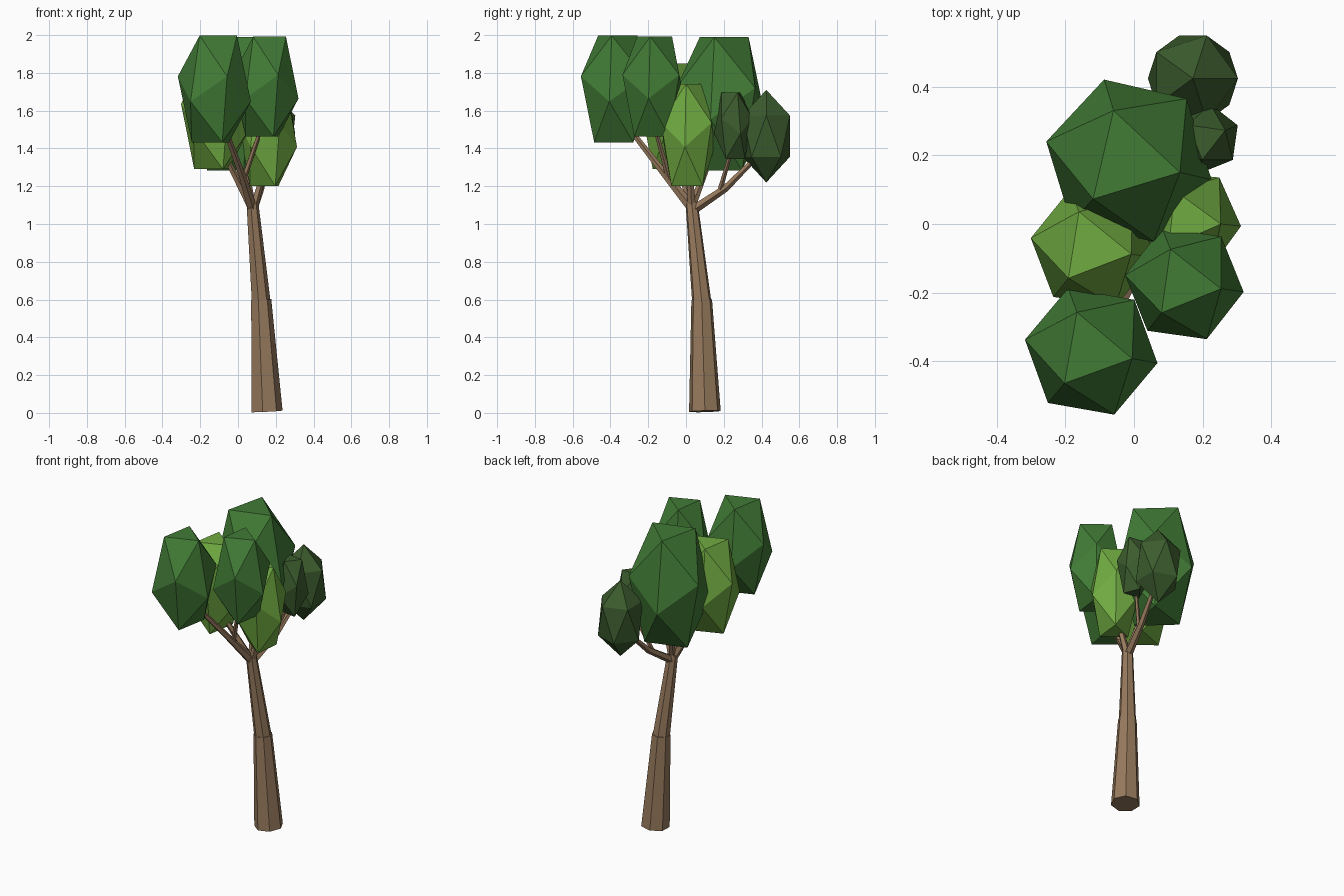
import bpy, bmesh, math
from mathutils import Matrix, Vector

cube = bpy.data.objects.get("Cube")
if cube:
    bpy.data.objects.remove(cube, do_unlink=True)


def material(name, r, g, b):
    mat = bpy.data.materials.new(name)
    mat.use_nodes = True
    mat.diffuse_color = (r, g, b, 1)
    mat.node_tree.nodes["Principled BSDF"].inputs["Base Color"].default_value = (r, g, b, 1)
    return mat


bark = material("bark brown", 0.31, 0.195, 0.11)
green = material("leaf green", 0.054, 0.2, 0.037)
light = material("light leaf green", 0.165, 0.41, 0.054)
dark = material("dark leaf green", 0.045, 0.107, 0.027)


def finish(bm, name, mat):
    bmesh.ops.recalc_face_normals(bm, faces=bm.faces)
    mesh = bpy.data.meshes.new(name)
    bm.to_mesh(mesh)
    bm.free()
    mesh.materials.append(mat)
    obj = bpy.data.objects.new(name, mesh)
    bpy.context.collection.objects.link(obj)


def limb(name, path, sides):
    """Tapered tube through (x, y, z, radius) points, capped at both ends."""
    bm = bmesh.new()
    pts = [Vector(p[:3]) for p in path]
    rings = []
    for i, p in enumerate(pts):
        along = pts[min(i + 1, len(pts) - 1)] - pts[max(i - 1, 0)]
        turn = Vector((0, 0, 1)).rotation_difference(along)
        ring = []
        for k in range(sides):
            a = math.tau * k / sides
            offset = Vector((math.cos(a), math.sin(a), 0)) * path[i][3]
            ring.append(bm.verts.new(p + turn @ offset))
        rings.append(ring)
    for low, high in zip(rings, rings[1:]):
        for k in range(sides):
            n = (k + 1) % sides
            bm.faces.new((low[k], low[n], high[n], high[k]))
    bm.faces.new(rings[0][::-1])
    bm.faces.new(rings[-1])
    finish(bm, name, bark)


def foliage(name, mat, center, radius, height, angle, flat_top=True):
    """Stretched icosahedron, resting on a face or standing on a point."""
    bm = bmesh.new()
    bmesh.ops.create_icosphere(bm, subdivisions=1, radius=1)
    if flat_top:
        top = max(bm.faces, key=lambda f: f.normal.z)
        turn = top.normal.rotation_difference(Vector((0, 0, 1)))
        bmesh.ops.transform(bm, matrix=turn.to_matrix().to_4x4(), verts=bm.verts)
        corner = top.verts[0].co
        spin = math.radians(angle) - math.atan2(corner.y, corner.x)
        bmesh.ops.transform(bm, matrix=Matrix.Rotation(spin, 4, "Z"), verts=bm.verts)
    peak = max(v.co.z for v in bm.verts)
    bmesh.ops.scale(bm, vec=(radius, radius, height / 2 / peak), verts=bm.verts)
    bmesh.ops.translate(bm, vec=center, verts=bm.verts)
    finish(bm, name, mat)


# Trunk in two sections, with a small ledge where they meet
limb("lower_trunk", [(.15, .1, .008, .086), (.12, .083, .6, .056)], 7)
limb("upper_trunk", [(.12, .083, .59, .052), (.075, .03, 1.11, .033)], 7)

# Branches
limb("front_branch", [(.075, .035, 1.08, .028), (.02, -.11, 1.26, .02), (-.08, -.32, 1.53, .013)], 5)
limb("front_left_branch", [(.03, -.09, 1.24, .016), (.13, -.17, 1.53, .01)], 5)
limb("back_branch", [(.075, .03, 1.07, .026), (.12, .21, 1.19, .02), (.16, .39, 1.37, .012)], 5)
limb("back_left_branch", [(.115, .18, 1.18, .014), (.2, .25, 1.42, .009)], 5)
limb("left_branch", [(.08, .03, 1.08, .024), (.15, .02, 1.32, .013)], 5)
limb("right_branch", [(.07, .03, 1.09, .024), (-.09, -.06, 1.4, .013)], 5)
limb("middle_branch", [(.075, .03, 1.09, .022), (.02, .15, 1.4, .012)], 5)

# Foliage clumps
foliage("front_foliage", green, (-.125, -.372, 1.715), .2, .565, -10)
foliage("front_left_foliage", green, (.147, -.174, 1.727), .178, .53, -8)
foliage("back_right_foliage", green, (-.015, .185, 1.637), .252, .705, -13)
foliage("right_foliage", light, (-.12, -.07, 1.57), .187, .56, -9)
foliage("left_foliage", light, (.158, .01, 1.472), .158, .54, -6)
foliage("back_foliage", dark, (.172, .425, 1.465), .147, .49, 0, flat_top=False)
foliage("small_back_foliage", dark, (.208, .25, 1.52), .104, .35, 22)
